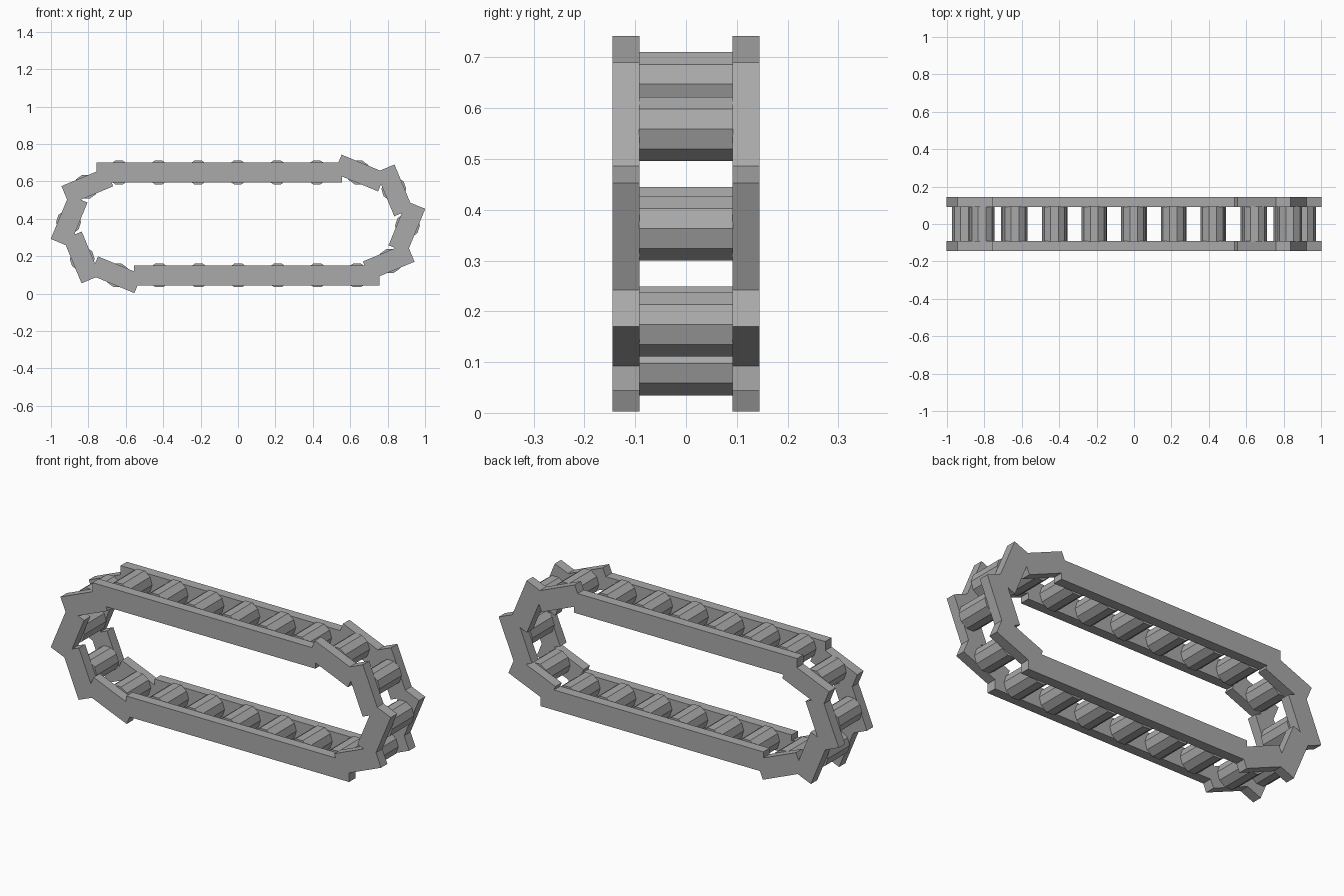
import bpy
from math import cos, sin, pi, radians

cube = bpy.data.objects.get("Cube")
if cube:
    bpy.data.objects.remove(cube, do_unlink=True)

steel = bpy.data.materials.new("grey steel")
steel.use_nodes = True
grey = (0.4, 0.4, 0.4, 1)
steel.diffuse_color = grey
steel.node_tree.nodes["Principled BSDF"].inputs["Base Color"].default_value = grey

MID_Z = 0.3725       # the loop repeats when turned half round this height
LINK_LENGTH = 0.255
LINK_HEIGHT = 0.107
PLATE_Y = 0.1185     # centre of each side plate
PLATE_THICK = 0.053
LEAD = 0.008         # plates sit slightly ahead of their roller


def finish(name):
    obj = bpy.context.object
    obj.name = name
    obj.data.materials.append(steel)


def plates(name, x, z, length, angle):
    """A pair of side plates, front and back."""
    for side, y in (("front", -PLATE_Y), ("back", PLATE_Y)):
        bpy.ops.mesh.primitive_cube_add(size=1, location=(x, y, z), rotation=(0, angle, 0))
        bpy.context.object.scale = (length, PLATE_THICK, LINK_HEIGHT)
        bpy.ops.object.transform_apply(location=False, rotation=False, scale=True)
        finish(f"{name}_{side}")


def roller(name, x, z):
    """Ten-sided roller with flat top, lying across the track."""
    bpy.ops.mesh.primitive_cylinder_add(vertices=10, radius=0.0665, depth=0.186,
                                        location=(x, 0, z), rotation=(pi / 2, 0, pi / 2))
    bpy.context.object.rotation_euler = (pi / 2, pi / 2, 0)
    finish(name)


# Roller position and downward tilt of each end link
END_LINKS = [(0.644, 0.6475, 22.5), (0.833, 0.559, 67.5),
             (0.906, 0.363, 112.5), (0.813, 0.174, 157.5)]
FIRST, LAST, COUNT, RUN_Z = -0.636, 0.421, 6, 0.6475

for half, turn in (("upper", 1), ("lower", -1)):
    def place(x, z):
        return turn * x, MID_Z + turn * (z - MID_Z)

    # Straight run
    x, z = place((FIRST + LAST) / 2 + LEAD, RUN_Z)
    plates(f"{half}_rail", x, z, LAST - FIRST + LINK_LENGTH, 0)
    for i in range(COUNT):
        x, z = place(FIRST + (LAST - FIRST) * i / (COUNT - 1), RUN_Z)
        roller(f"{half}_roller_{i + 1}", x, z)

    # Links around the end
    end = "left" if turn > 0 else "right"
    for i, (rx, rz, tilt) in enumerate(END_LINKS):
        a = radians(tilt)
        roller(f"{end}_end_roller_{i + 1}", *place(rx, rz))
        x, z = place(rx + LEAD * cos(a), rz - LEAD * sin(a))
        plates(f"{end}_end_link_{i + 1}", x, z, LINK_LENGTH, a)
